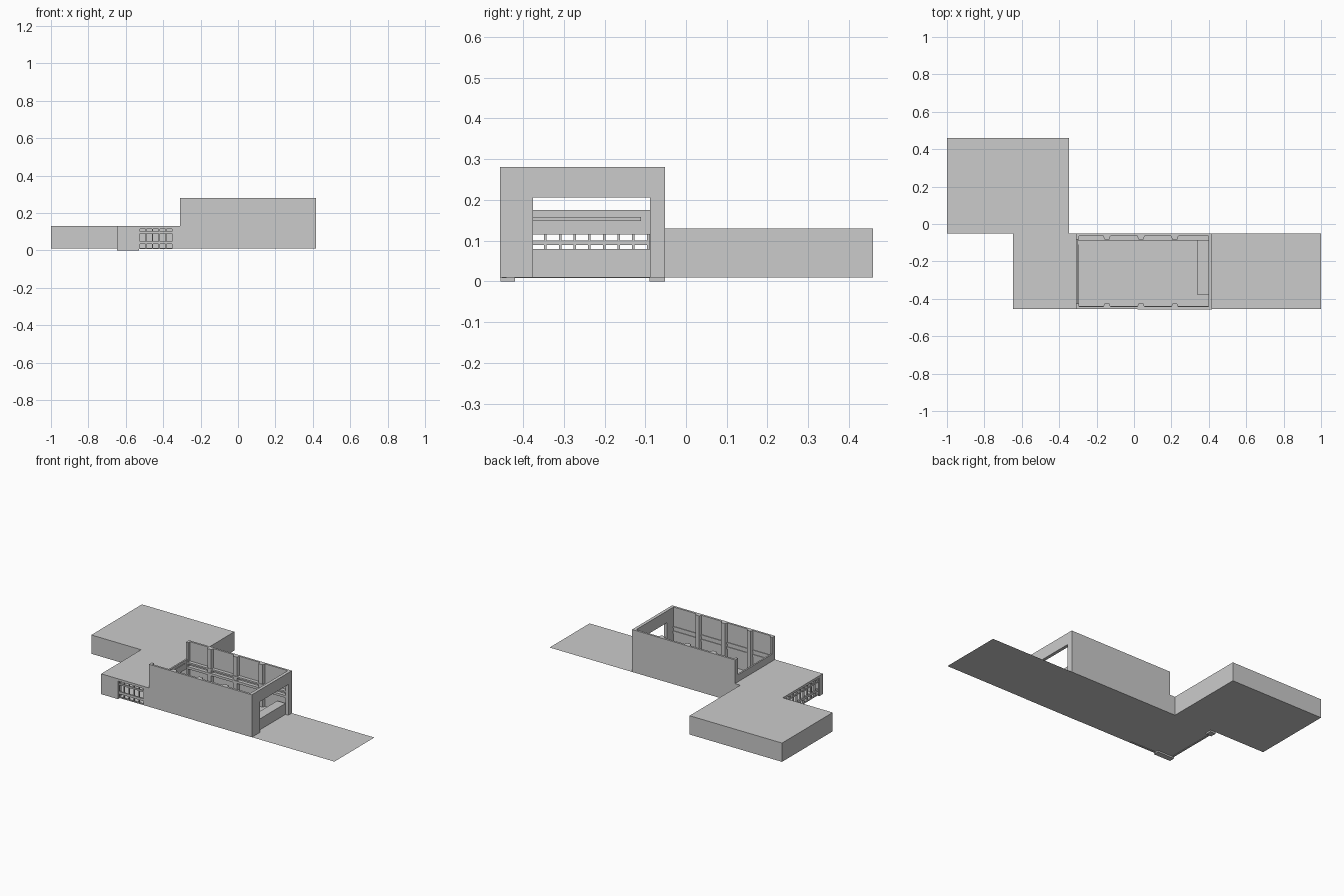
import bpy, bmesh

if "Cube" in bpy.data.objects:
    bpy.data.objects.remove(bpy.data.objects["Cube"])

def mesh_object(name, bm):
    bmesh.ops.recalc_face_normals(bm, faces=bm.faces)
    me = bpy.data.meshes.new(name)
    bm.to_mesh(me)
    bm.free()
    ob = bpy.data.objects.new(name, me)
    bpy.context.collection.objects.link(ob)
    return ob

def prism(name, pts, z0, z1):
    """Extrude a plan outline from z0 to z1."""
    bm = bmesh.new()
    f = bm.faces.new([bm.verts.new((x, y, z0)) for x, y in pts])
    r = bmesh.ops.extrude_face_region(bm, geom=[f])
    verts = [g for g in r['geom'] if isinstance(g, bmesh.types.BMVert)]
    bmesh.ops.translate(bm, vec=(0, 0, z1 - z0), verts=verts)
    return mesh_object(name, bm)

def box(name, x0, x1, y0, y1, z0, z1):
    return prism(name, [(x0, y0), (x1, y0), (x1, y1), (x0, y1)], z0, z1)

def plane(name, x0, x1, y0, y1, z):
    bm = bmesh.new()
    bm.faces.new([bm.verts.new(p) for p in
                  ((x0, y0, z), (x1, y0, z), (x1, y1, z), (x0, y1, z))])
    return mesh_object(name, bm)

F, B = -0.455, -0.052      # front and back faces of the hall
L, R = -0.31, 0.417        # left and right ends of the hall
TOP, ROOF, G = 0.281, 0.13, 0.01

# Ground sheet under the hall and forecourt
plane("floor_and_forecourt", -0.645, 1.0, F, B, G)

# Solid rear wing
box("rear_wing", -1.0, -0.347, B, 0.459, G, ROOF)

# Entrance block: roof, front walls, corner posts
box("entrance_roof", -0.648, L, F, B, 0.115, ROOF)
box("entrance_front_wall", -0.648, -0.53, F, F + 0.035, 0, 0.115)
box("entrance_front_pier", -0.347, L, F, F + 0.02, G, 0.115)
box("entrance_back_corner", -0.648, -0.61, -0.09, B, 0, 0.115)
box("entrance_back_wall", -0.347, L, B - 0.02, B, G, 0.115)

# Window lattices: rails and mullions on the front and left faces
def lattice(name, a0, a1, n, along_x):
    def bar(label, p0, p1, z0, z1):
        if along_x:
            box(label, p0, p1, F + 0.004, F + 0.014, z0, z1)
        else:
            box(label, -0.645, -0.635, p0, p1, z0, z1)
    for i, (z0, z1) in enumerate(((0.008, 0.014), (0.033, 0.048), (0.09, 0.1))):
        bar(f"{name}_rail_{i}", a0, a1, z0, z1)
    for i in range(n + 1):
        c = a0 + 0.003 + (a1 - a0 - 0.006) * i / n
        bar(f"{name}_mullion_{i}", c - 0.003, c + 0.003, 0.008, 0.115)

lattice("front_window", -0.53, -0.347, 5, True)
lattice("left_window", F + 0.035, -0.09, 9, False)

# Hall long walls
box("hall_front_wall_left", L, 0.02, F, F + 0.013, G, TOP)
box("hall_front_wall_right", 0.02, R, F - 0.001, F + 0.013, G, TOP)
box("hall_back_wall", L, R, B - 0.013, B, G, TOP)

# Tapered pilasters and ledges along both long walls
for side, y, d, depth in (("front", F + 0.013, 1, 0.016), ("back", B - 0.013, -1, 0.019)):
    for i, x in enumerate((-0.145, 0.037, 0.218)):
        prism(f"{side}_pilaster_{i}",
              [(x - 0.019, y), (x + 0.019, y),
               (x + 0.013, y + d * depth), (x - 0.013, y + d * depth)], G, TOP)
    lo, hi = sorted((y, y + d * depth))
    box(f"{side}_left_pilaster", L, L + 0.016, lo, hi, G, TOP)
    lo, hi = sorted((y, y + d * (0.004 if d > 0 else 0.022)))
    box(f"{side}_ledge", L, R - 0.02, lo, hi, 0.148, 0.158)
    box(f"{side}_window_head", L, R - 0.02, lo, hi, 0.115, 0.13)

# Low parapet at the left end with a raised rail
box("left_parapet", L, L + 0.01, F + 0.013, B - 0.013, 0.115, 0.175)
box("left_parapet_rail", L + 0.01, L + 0.014, -0.44, -0.11, 0.148, 0.158)

# Right end wall around the large opening
box("right_front_pier", 0.397, R, F + 0.013, -0.375, G, TOP)
box("right_back_pier", 0.397, R, -0.088, B - 0.013, G, TOP)
box("right_lintel", 0.397, R, -0.375, -0.088, 0.206, TOP)
box("right_bench", 0.337, 0.397, -0.378, -0.086, G, 0.08)
